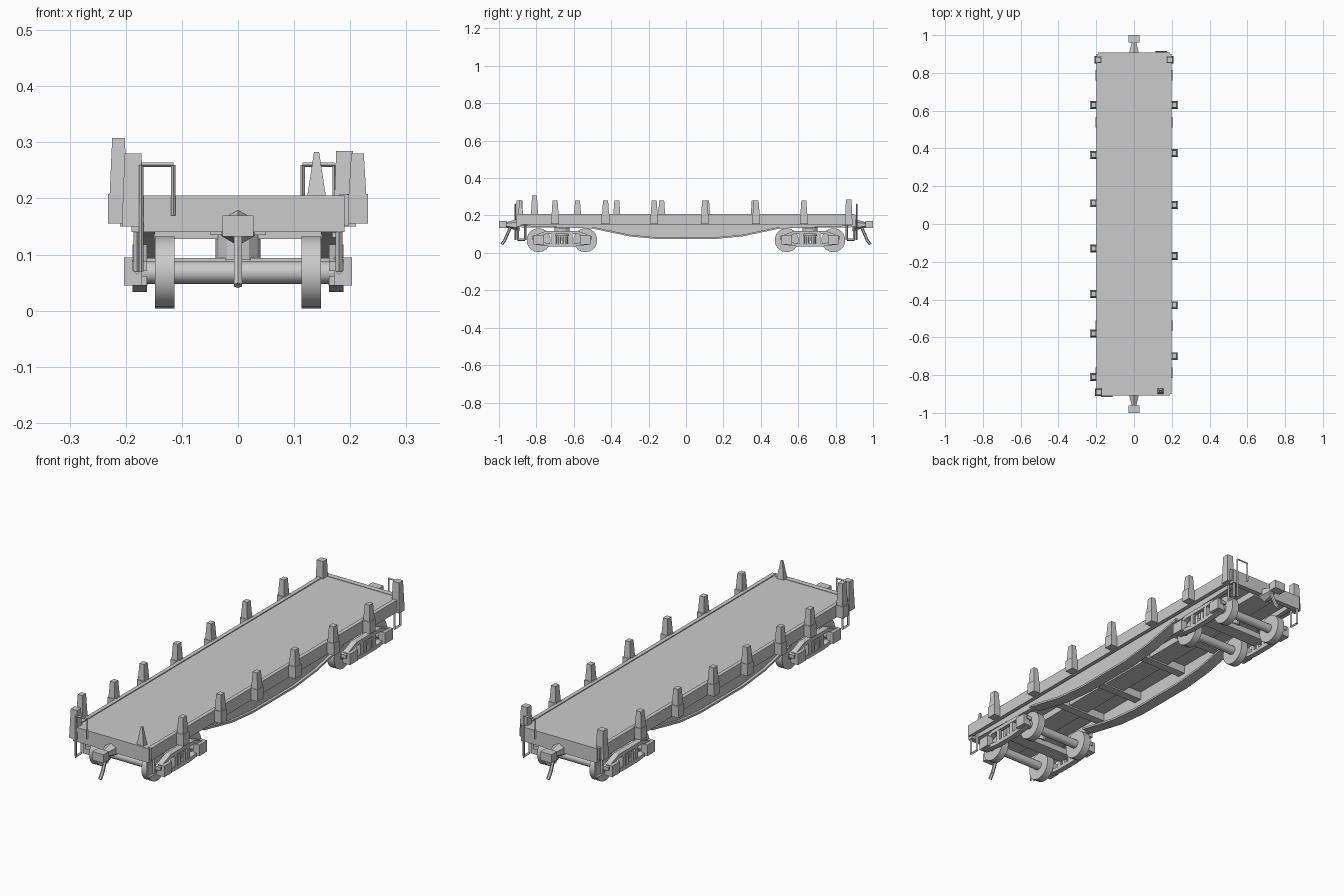
import bpy, bmesh, math
from mathutils import Vector

if "Cube" in bpy.data.objects:
    bpy.data.objects.remove(bpy.data.objects["Cube"])

grey = bpy.data.materials.new("weathered_grey")
grey.diffuse_color = (0.6, 0.6, 0.6, 1)
grey.use_nodes = True
grey.node_tree.nodes["Principled BSDF"].inputs["Base Color"].default_value = grey.diffuse_color


def finish(name, bm, smooth=False):
    bmesh.ops.recalc_face_normals(bm, faces=bm.faces)
    me = bpy.data.meshes.new(name)
    bm.to_mesh(me)
    bm.free()
    me.materials.append(grey)
    ob = bpy.data.objects.new(name, me)
    bpy.context.collection.objects.link(ob)
    if smooth:
        bpy.ops.object.select_all(action='DESELECT')
        bpy.context.view_layer.objects.active = ob
        ob.select_set(True)
        bpy.ops.object.shade_smooth_by_angle(angle=math.radians(50))
    return ob


def add_box(bm, lo, hi, top=1.0):
    """Box between two corners; top scales the upper face about its centre."""
    lo, hi = Vector(lo), Vector(hi)
    mid, size = (lo + hi) / 2, hi - lo
    for v in bmesh.ops.create_cube(bm, size=1)['verts']:
        k = top if v.co.z > 0 else 1.0
        v.co = mid + Vector((v.co.x * size.x * k, v.co.y * size.y * k, v.co.z * size.z))


def add_prism(bm, pts, x0, x1):
    """Extrude a (y, z) outline from x0 to x1."""
    f = bm.faces.new([bm.verts.new((x0, y, z)) for y, z in pts])
    r = bmesh.ops.extrude_face_region(bm, geom=[f])
    verts = [g for g in r['geom'] if isinstance(g, bmesh.types.BMVert)]
    bmesh.ops.translate(bm, verts=verts, vec=(x1 - x0, 0, 0))


def add_rod(bm, a, b, r, sides=6, r2=None):
    a, b = Vector(a), Vector(b)
    d = b - a
    res = bmesh.ops.create_cone(bm, cap_ends=True, segments=sides, radius1=r,
                                radius2=r if r2 is None else r2, depth=d.length)
    rot = d.to_track_quat('Z', 'Y')
    for v in res['verts']:
        v.co = rot @ v.co + (a + b) / 2


# Deck slab with a lip along each side
bm = bmesh.new()
add_box(bm, (-0.19, -0.905, 0.165), (0.19, 0.905, 0.203))
for s in (-1, 1):
    add_box(bm, (min(s * 0.18, s * 0.198), -0.9, 0.152), (max(s * 0.18, s * 0.198), 0.9, 0.207))
    add_box(bm, (-0.19, s * 0.895 - 0.012, 0.14), (0.19, s * 0.895 + 0.012, 0.205))
finish("deck", bm)

# Deep-bellied side girders, lowest in the middle, with a bottom flange
belly = [(-0.9, 0.17), (-0.9, 0.145), (-0.5, 0.13), (-0.3, 0.088), (-0.15, 0.074),
         (0.15, 0.074), (0.3, 0.088), (0.5, 0.13), (0.9, 0.145), (0.9, 0.17)]
flange = belly[2:8] + [(y, z + 0.009) for y, z in reversed(belly[2:8])]
bm = bmesh.new()
for s in (-1, 1):
    add_prism(bm, belly, s * 0.148, s * 0.168)
    add_prism(bm, flange, s * 0.125, s * 0.18)
finish("side_girders", bm)

# Centre beam and cross bearers beneath the deck
bm = bmesh.new()
add_box(bm, (-0.05, -0.88, 0.135), (0.05, 0.88, 0.168))
for y in (-0.66, -0.4, -0.15, 0.15, 0.4, 0.66):
    add_box(bm, (-0.15, y - 0.02, 0.128), (0.15, y + 0.02, 0.168))
finish("underframe", bm)

# Stakes: slightly tapering posts in sockets along both edges
stakes = [(1, y, 0.28) for y in (0.63, 0.375, 0.10, -0.17, -0.43, -0.70)]
stakes += [(-1, y, 0.28) for y in (0.63, 0.365, 0.11, -0.13, -0.37, -0.58)]
stakes += [(-1, -0.81, 0.308)]
bm = bmesh.new()
for s, y, top in stakes:
    x0, x1 = sorted((s * 0.194, s * 0.232))
    add_box(bm, (x0, y - 0.021, 0.155), (x1, y + 0.021, 0.208))
    add_box(bm, (x0 + 0.003, y - 0.019, 0.2), (x1 - 0.003, y + 0.019, top), 0.7)
finish("side_stakes", bm)

# Corner posts
bm = bmesh.new()
for x, y, top in ((0.19, 0.87, 0.285), (-0.19, 0.87, 0.28), (-0.187, -0.89, 0.28)):
    add_box(bm, (x - 0.02, y - 0.02, 0.15), (x + 0.02, y + 0.02, top), 0.75)
add_box(bm, (0.122, -0.9, 0.195), (0.158, -0.87, 0.283), 0.25)
finish("corner_posts", bm)

# Hand rails on two opposite corners
bm = bmesh.new()
for s in (-1, 1):
    y = s * 0.912
    c = [(s * 0.115, y, 0.17), (s * 0.115, y, 0.26), (s * 0.172, y, 0.26), (s * 0.172, y, 0.07)]
    for a, b in zip(c, c[1:]):
        add_rod(bm, a, b, 0.004, 4)
finish("hand_rails", bm)

# Corner steps hanging below the deck
bm = bmesh.new()
for sx in (-1, 1):
    for sy in (-1, 1):
        x = sx * 0.18
        c = [(x, sy * 0.9, 0.155), (x, sy * 0.9, 0.07), (x, sy * 0.86, 0.07), (x, sy * 0.86, 0.155)]
        for a, b in zip(c, c[1:]):
            add_rod(bm, a, b, 0.006, 4)
finish("corner_steps", bm)

# Couplers with flared heads, and the hanging hoses beside them
bm = bmesh.new()
hose = bmesh.new()
for s in (-1, 1):
    add_rod(bm, (0, s * 0.89, 0.15), (0, s * 0.965, 0.15), 0.034, 6, 0.013)
    add_box(bm, (-0.028, s * 0.98 - 0.02, 0.132), (0.028, s * 0.98 + 0.02, 0.17))
    path = [(0, s * 0.935, 0.145), (0, s * 0.955, 0.1), (0, s * 0.968, 0.07), (0, s * 0.985, 0.045)]
    for a, b in zip(path, path[1:]):
        add_rod(hose, a, b, 0.008, 6)
finish("couplers", bm)
finish("brake_hoses", hose, True)

# Two bogies: wheels, axles, side frames and a bolster
frame = [(-0.165, 0.09), (-0.155, 0.05), (-0.10, 0.05), (-0.05, 0.045), (0.05, 0.045),
         (0.10, 0.05), (0.155, 0.05), (0.165, 0.09), (0.09, 0.125), (-0.09, 0.125)]
windows = [[(-0.095, 0.075), (-0.05, 0.066), (-0.045, 0.105), (-0.075, 0.107)],
           [(0.095, 0.075), (0.05, 0.066), (0.045, 0.105), (0.075, 0.107)]]
wheels, frames, bolsters = bmesh.new(), bmesh.new(), bmesh.new()
for yc in (-0.663, 0.663):
    for dy in (-0.125, 0.125):
        y = yc + dy
        add_rod(wheels, (-0.19, y, 0.068), (0.19, y, 0.068), 0.02, 10)
        for s in (-1, 1):
            add_rod(wheels, (s * 0.113, y, 0.068), (s * 0.148, y, 0.068), 0.064, 18)
            add_box(frames, (s * 0.187 - 0.016, y - 0.028, 0.045), (s * 0.187 + 0.016, y + 0.028, 0.095))
    for s in (-1, 1):
        # Arched top bar, dropped lower bar and uprights leave the frame open
        x = s * 0.175
        for pts in ([(-0.16, 0.088), (-0.085, 0.118), (0.085, 0.118), (0.16, 0.088)],
                    [(-0.15, 0.062), (-0.055, 0.05), (0.055, 0.05), (0.15, 0.062)]):
            outline = pts + [(a, b - 0.017) for a, b in reversed(pts)]
            add_prism(frames, [(yc + a, b) for a, b in outline], x - 0.013, x + 0.013)
        for dy in (-0.045, 0.045):
            add_box(frames, (x - 0.012, yc + dy - 0.01, 0.04), (x + 0.012, yc + dy + 0.01, 0.112))
        for dy in (-0.018, 0.018):
            add_rod(frames, (x, yc + dy, 0.045), (x, yc + dy, 0.088), 0.014, 8)
    add_box(bolsters, (-0.18, yc - 0.032, 0.066), (0.18, yc + 0.032, 0.094))
    add_rod(bolsters, (0, yc, 0.09), (0, yc, 0.135), 0.04, 12)
finish("wheelsets", wheels, True)
finish("bogie_side_frames", frames)
finish("bogie_bolsters", bolsters)
